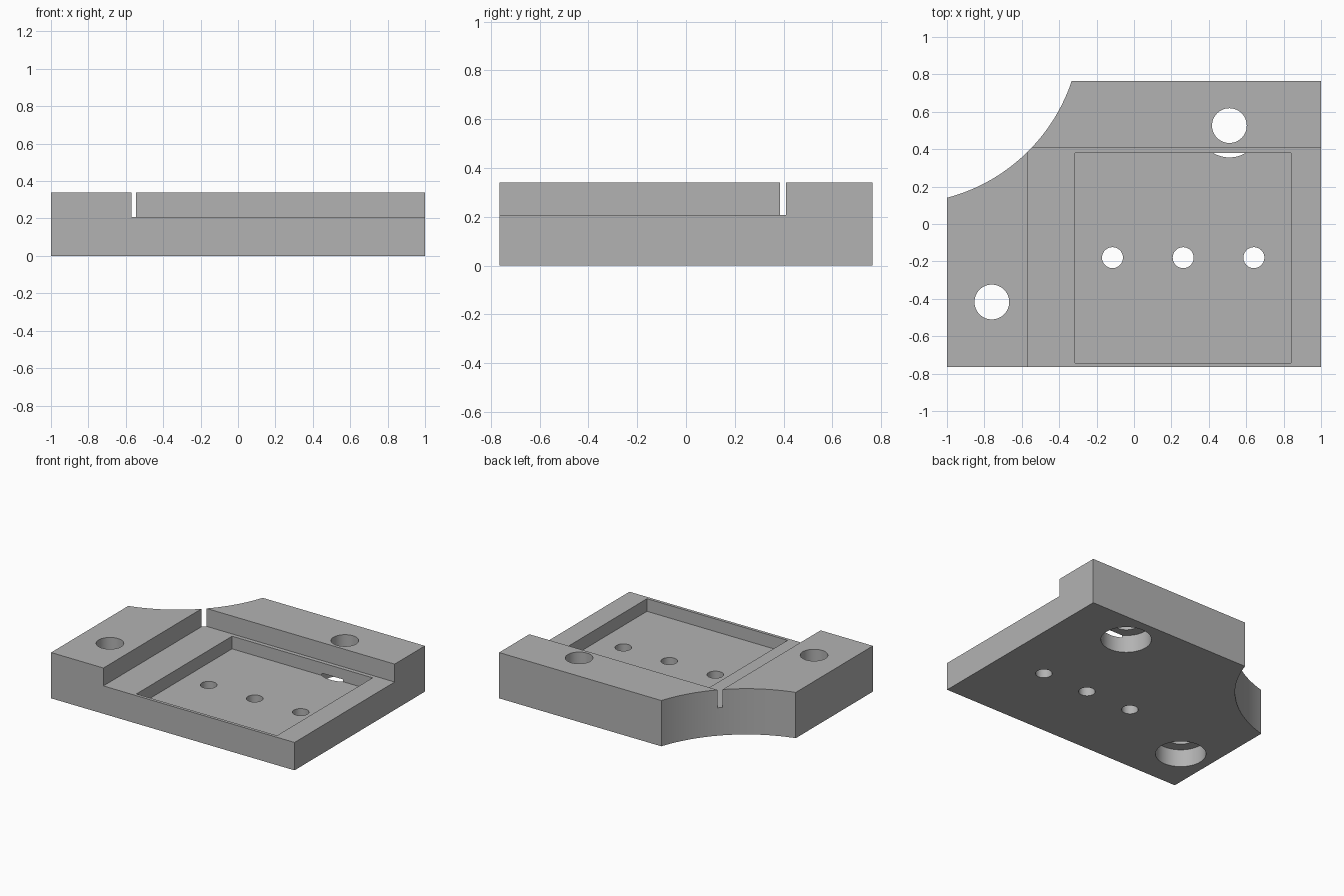
import bpy
import bmesh
from math import radians

if "Cube" in bpy.data.objects:
    bpy.data.objects.remove(bpy.data.objects["Cube"])

HALF_Y, HEIGHT = 0.765, 0.34
LEDGE_Z, FLOOR_Z, BORE_Z = 0.207, 0.113, 0.13

metal = bpy.data.materials.new("grey metal")
metal.use_nodes = True
grey = (0.45, 0.45, 0.45, 1)
metal.diffuse_color = grey
metal.node_tree.nodes["Principled BSDF"].inputs["Base Color"].default_value = grey


def finish(name, bm):
    mesh = bpy.data.meshes.new(name)
    bm.to_mesh(mesh)
    bm.free()
    mesh.materials.append(metal)
    obj = bpy.data.objects.new(name, mesh)
    bpy.context.collection.objects.link(obj)
    return obj


def block(name, low, high):
    bm = bmesh.new()
    bmesh.ops.create_cube(bm, size=1)
    for v in bm.verts:
        v.co = [(a + b) / 2 + c * (b - a) for a, b, c in zip(low, high, v.co)]
    return finish(name, bm)


def cylinder(name, x, y, radius, low, high, sides=48):
    bm = bmesh.new()
    bmesh.ops.create_cone(bm, cap_ends=True, segments=sides, radius1=radius,
                          radius2=radius, depth=high - low)
    bmesh.ops.translate(bm, verts=bm.verts, vec=(x, y, (low + high) / 2))
    return finish(name, bm)


# Solid plate
plate = block("mounting_plate", (-1, -HALF_Y, 0), (1, HALF_Y, HEIGHT))

# Lowered ledge, pocket and concave corner
cutters = [
    block("ledge_cutter", (-0.57, -1, LEDGE_Z), (1.2, 0.41, 0.5)),
    block("pocket_cutter", (-0.315, -0.742, FLOOR_Z), (0.84, 0.38, 0.4)),
    cylinder("corner_cutter", -1.243, 1.068, 0.959, -0.1, 0.5, 192),
]

# Counterbored bolt holes, opened wide from below
for x, y in ((-0.76, -0.417), (0.51, 0.526)):
    cutters.append(cylinder("bolt_hole_cutter", x, y, 0.093, -0.1, 0.5))
    cutters.append(cylinder("counterbore_cutter", x, y, 0.17, -0.1, BORE_Z, 64))

# Row of small holes through the pocket floor
for x in (-0.115, 0.263, 0.641):
    cutters.append(cylinder("small_hole_cutter", x, -0.18, 0.056, -0.1, 0.5))

for cutter in cutters:
    cut = plate.modifiers.new(cutter.name, "BOOLEAN")
    cut.operation = "DIFFERENCE"
    cut.solver = "EXACT"
    cut.object = cutter

# Apply the cuts and remove the helpers
bpy.context.view_layer.objects.active = plate
plate.select_set(True)
for cut in list(plate.modifiers):
    bpy.ops.object.modifier_apply(modifier=cut.name)
for cutter in cutters:
    bpy.data.objects.remove(cutter)

# Smooth curved walls, crisp edges
for obj in bpy.context.selected_objects:
    obj.select_set(obj == plate)
bpy.ops.object.shade_smooth_by_angle(angle=radians(30))
